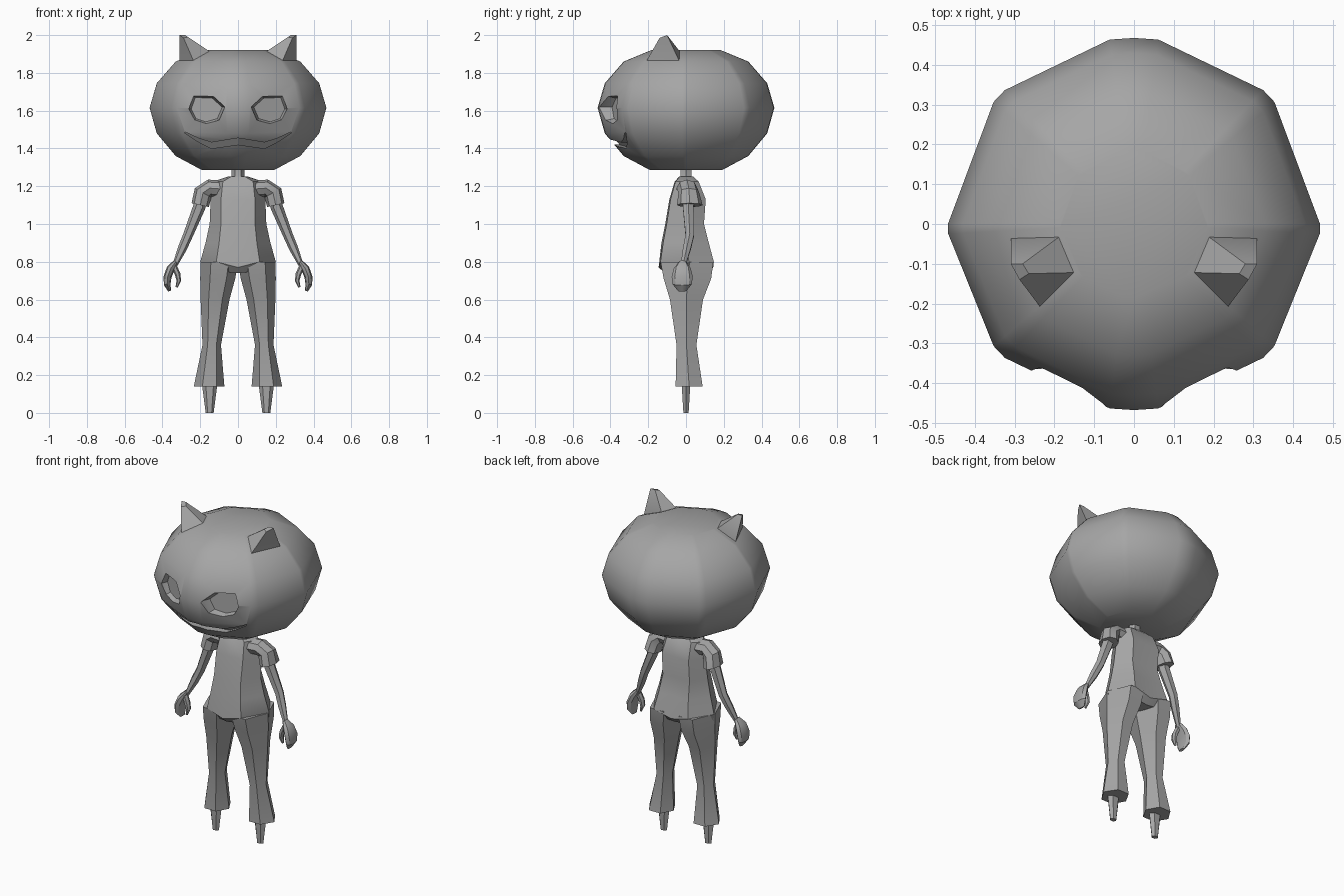
import bpy, bmesh, math
from mathutils import Vector

grey = bpy.data.materials.new("plain_grey")
grey.diffuse_color = (0.38, 0.38, 0.38, 1)


def loft(name, rings, mirror=False):
    """Skin a list of equal-length rings and cap both ends."""
    bm = bmesh.new()
    vs = [[bm.verts.new(p) for p in r] for r in rings]
    n = len(rings[0])
    for a, b in zip(vs, vs[1:]):
        for i in range(n):
            j = (i + 1) % n
            bm.faces.new((a[i], a[j], b[j], b[i]))
    bm.faces.new(vs[0])
    bm.faces.new(vs[-1])
    bmesh.ops.recalc_face_normals(bm, faces=bm.faces)
    me = bpy.data.meshes.new(name)
    bm.to_mesh(me)
    bm.free()
    me.materials.append(grey)
    ob = bpy.data.objects.new(name, me)
    bpy.context.collection.objects.link(ob)
    if mirror:
        ob.modifiers.new("mirror", 'MIRROR').use_mirror_merge = False
    return ob


def tube(name, path, sides=8):
    """Mirrored limb: path of (x, y, z, half width, half depth), bending in x-z."""
    rings = []
    for i, (x, y, z, w, d) in enumerate(path):
        p, q = path[max(i - 1, 0)], path[min(i + 1, len(path) - 1)]
        t = Vector((q[0] - p[0], 0, q[2] - p[2])).normalized()
        side = Vector((-t.z, 0, t.x))
        ring = []
        for k in range(sides):
            a = 2 * math.pi * k / sides
            ring.append(Vector((x, y, z)) + side * w * math.cos(a)
                        + Vector((0, d * math.sin(a), 0)))
        rings.append(ring)
    return loft(name, rings, True)


# Head: ribbed octagonal lantern shape
ribs = [0, 41, 46, 82.5, 90, 97.5, 134, 139, 180, 183,
        221, 226, 262.5, 270, 277.5, 314, 319, 357]
profile = [(0.19, 1.285), (0.33, 1.36), (0.43, 1.48), (0.468, 1.615),
           (0.43, 1.745), (0.33, 1.86), (0.185, 1.92)]
head = loft("head", [[(r * math.cos(math.radians(a)), r * math.sin(math.radians(a)), z)
                      for a in ribs] for r, z in profile])

# Eye sockets
eye = [(0.07, 1.62), (0.10, 1.55), (0.17, 1.53), (0.23, 1.55),
       (0.26, 1.61), (0.235, 1.68), (0.13, 1.675)]


def eye_ring(scale, inset, front=False):
    pts = [(0.17 + (x - 0.17) * scale, 1.608 + (z - 1.608) * scale) for x, z in eye]
    return [(x, -0.6 if front else -0.465 + 0.4 * x + inset, z) for x, z in pts]


eye_cutter = loft("eye_cutter", [eye_ring(1, 0, True), eye_ring(1, 0.005),
                                 eye_ring(0.86, 0.04)], True)

# Mouth groove, curling up at the corners
half = [(0, 1.455, 1.42), (0.14, 1.432, 1.40), (0.205, 1.452, 1.432), (0.28, 1.487, 1.48)]
stations = [(-x, u, l) for x, u, l in half[:0:-1]] + half
mouth = []
for x, u, l in stations:
    yu, yl = [-(0.39 + 0.8 * (z - 1.43)) + 0.4 * abs(x) + 0.03 for z in (u, l)]
    mouth.append([(x, -0.6, u), (x, yu, u), (x, yl, l), (x, -0.6, l)])
mouth_cutter = loft("mouth_cutter", mouth)

bpy.context.view_layer.objects.active = head
for cutter in (eye_cutter, mouth_cutter):
    mod = head.modifiers.new("cut", 'BOOLEAN')
    mod.operation = 'DIFFERENCE'
    mod.solver = 'EXACT'
    mod.object = cutter
    bpy.ops.object.modifier_apply(modifier=mod.name)
for cutter in (eye_cutter, mouth_cutter):
    bpy.data.objects.remove(cutter)

# Ears
loft("ear", [
    [(0.16, -0.12, 1.80), (0.185, -0.035, 1.80), (0.30, -0.04, 1.80), (0.235, -0.20, 1.80)],
    [(0.145, -0.122, 1.91), (0.185, -0.03, 1.91), (0.31, -0.035, 1.862), (0.235, -0.21, 1.862)],
    [(0.265, -0.125, 1.99), (0.28, -0.10, 2.0), (0.31, -0.10, 2.0), (0.288, -0.14, 1.985)],
], True)

# Neck
loft("neck", [[(r * math.cos(k * math.pi / 3), r * math.sin(k * math.pi / 3), z)
               for k in range(6)] for z, r in ((1.21, 0.05), (1.25, 0.034), (1.31, 0.034))])

# Torso: (z, side x, panel x, front y, back y, centre drop)
torso = []
for z, b, a, f, k, d in [
        (1.252, 0.05, 0.035, -0.035, 0.04, 0), (1.225, 0.13, 0.08, -0.06, 0.07, 0),
        (1.13, 0.145, 0.09, -0.088, 0.11, 0), (1.0, 0.15, 0.09, -0.11, 0.10, 0),
        (0.90, 0.172, 0.10, -0.13, 0.127, 0), (0.80, 0.20, 0.115, -0.145, 0.155, 0.03),
        (0.75, 0.195, 0.10, -0.11, 0.12, 0.01)]:
    m = (f + k) / 2 + 0.01
    torso.append([(0, f, z - d), (a, f * 0.93, z), (b, m, z), (a, k * 0.95, z),
                  (0, k * 0.93, z - d), (-a, k * 0.95, z), (-b, m, z), (-a, f * 0.93, z)])
loft("torso", torso)


# Trouser legs with flared cuffs: (z, inner x, outer x, front y, back y)
def leg_ring(z, i, o, f, k):
    m, w = (f + k) / 2, o - i
    return [(i, m, z), (i + 0.25 * w, f, z), (i + 0.72 * w, f, z),
            (o, m, z), (i + 0.72 * w, k, z), (i + 0.25 * w, k, z)]


loft("trouser_leg", [leg_ring(*r) for r in [
    (0.80, 0.0, 0.199, -0.135, 0.145), (0.71, 0.015, 0.20, -0.118, 0.133),
    (0.60, 0.045, 0.198, -0.085, 0.09), (0.36, 0.09, 0.188, -0.05, 0.055),
    (0.14, 0.072, 0.234, -0.055, 0.088)]], True)

# Pointed feet
tube("foot", [(0.15, 0, 0.20, 0.04, 0.025), (0.15, 0, 0.13, 0.038, 0.025),
              (0.15, 0, 0, 0.021, 0.016)], 6)

# Sleeves, arms and mitten hands
tube("sleeve", [(0.08, 0.005, 1.185, 0.045, 0.055), (0.15, 0.005, 1.19, 0.046, 0.055),
                (0.185, 0.015, 1.165, 0.05, 0.055), (0.20, 0.02, 1.10, 0.047, 0.068)])
tube("arm", [(0.19, 0.015, 1.16, 0.035, 0.035), (0.205, 0.012, 1.09, 0.033, 0.033),
             (0.265, 0.02, 0.94, 0.026, 0.026), (0.295, 0.005, 0.87, 0.024, 0.024),
             (0.335, -0.015, 0.78, 0.013, 0.015)], 6)
tube("hand", [(0.33, -0.018, 0.80, 0.012, 0.02), (0.356, -0.02, 0.765, 0.022, 0.045),
              (0.373, -0.02, 0.72, 0.021, 0.056), (0.375, -0.02, 0.68, 0.018, 0.05),
              (0.362, -0.02, 0.645, 0.008, 0.022)])
tube("thumb", [(0.34, -0.025, 0.78, 0.015, 0.02), (0.32, -0.03, 0.735, 0.015, 0.02),
               (0.313, -0.03, 0.70, 0.012, 0.018), (0.325, -0.03, 0.665, 0.006, 0.008)], 6)

# Smooth shading with sharp edges kept
for ob in bpy.context.scene.objects:
    ob.select_set(True)
bpy.context.view_layer.objects.active = head
bpy.ops.object.shade_smooth_by_angle(angle=math.radians(32))
